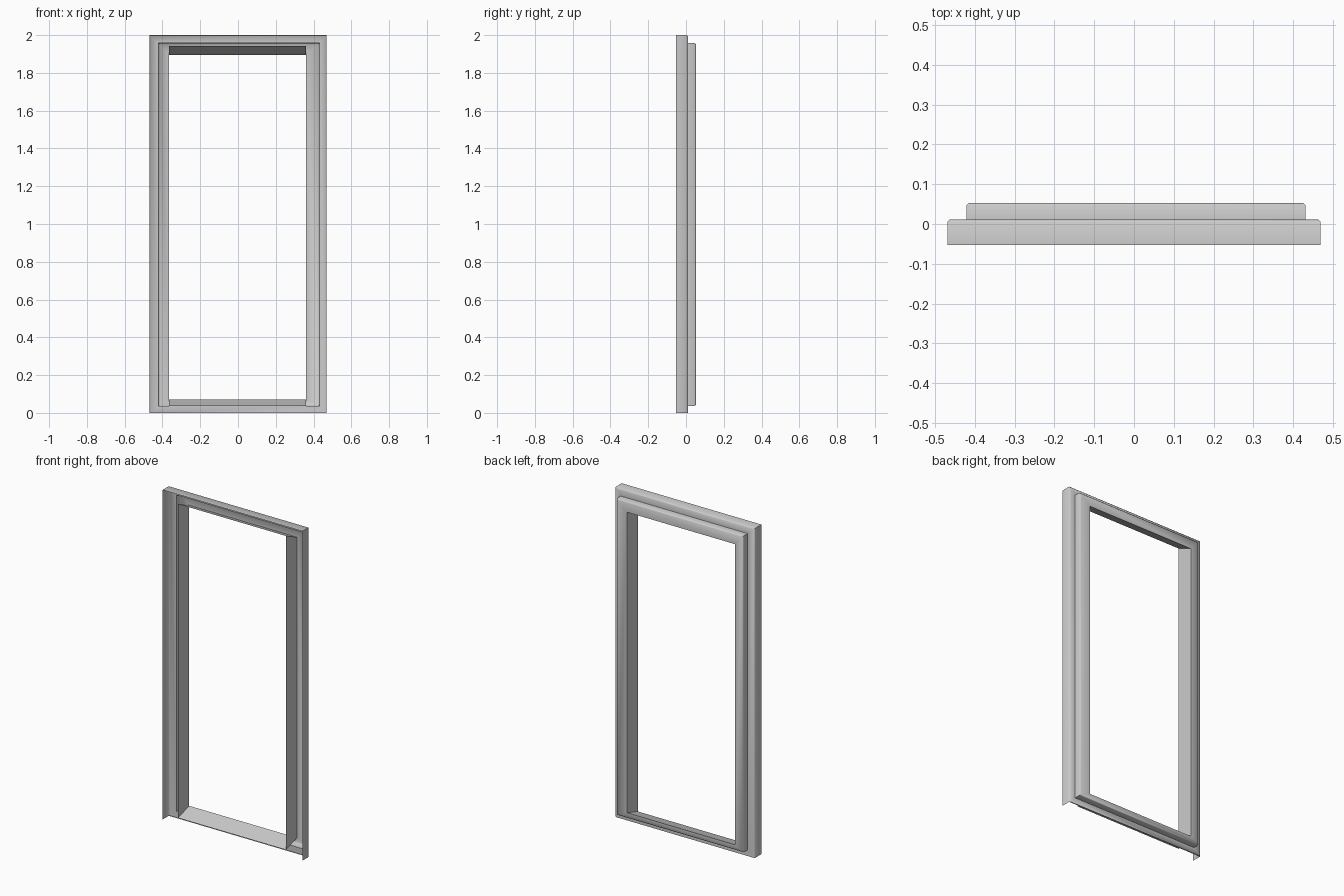
import bpy, bmesh, math

if "Cube" in bpy.data.objects:
    bpy.data.objects.remove(bpy.data.objects["Cube"])


def loft(name, rings, open_bottom=()):
    """Sheet lofted through rectangular rings (x0, x1, z0, z1, y)."""
    bm = bmesh.new()
    loops = [[bm.verts.new(p) for p in
              ((x0, y, z0), (x1, y, z0), (x1, y, z1), (x0, y, z1))]
             for x0, x1, z0, z1, y in rings]
    for k, (a, b) in enumerate(zip(loops, loops[1:])):
        for i in range(4):
            if i == 0 and k in open_bottom:
                continue
            j = (i + 1) % 4
            bm.faces.new((a[i], a[j], b[j], b[i]))
    mesh = bpy.data.meshes.new(name)
    bm.to_mesh(mesh)
    bm.free()
    obj = bpy.data.objects.new(name, mesh)
    bpy.context.collection.objects.link(obj)
    bpy.ops.object.select_all(action='DESELECT')
    obj.select_set(True)
    bpy.context.view_layer.objects.active = obj
    bpy.ops.object.shade_smooth_by_angle(angle=math.radians(50))
    return obj


FRONT, STEP, BACK, R = -0.053, 0.011, 0.053, 0.006
W, H = 0.469, 2.0

# shared edges where the parts meet
step_edge = (-0.421, 0.431, 0.037, 1.957, STEP)
x0, x1, z0, z1, _ = step_edge
opening_back = (-0.365, 0.36, 0.07, 1.894, BACK)
opening_front = (-0.365, 0.36, 0.037, 1.942, FRONT)

# outer frame: side and head walls plus the flat plate, open underneath
loft("outer_frame", [
    (-W, W, 0, H, FRONT),
    (-W, W, 0, H, STEP - R),
    (-W + R, W - R, 0, H - R, STEP),
    step_edge,
], open_bottom=(0,))

# raised casing on the back with a softened edge
loft("back_casing", [
    step_edge,
    (x0, x1, z0, z1, BACK - R),
    (x0 + R, x1 - R, z0 + R, z1 - R, BACK),
    opening_back,
])

# lining of the opening: straight jambs, sloping sill and head
loft("opening_lining", [opening_back, opening_front])
